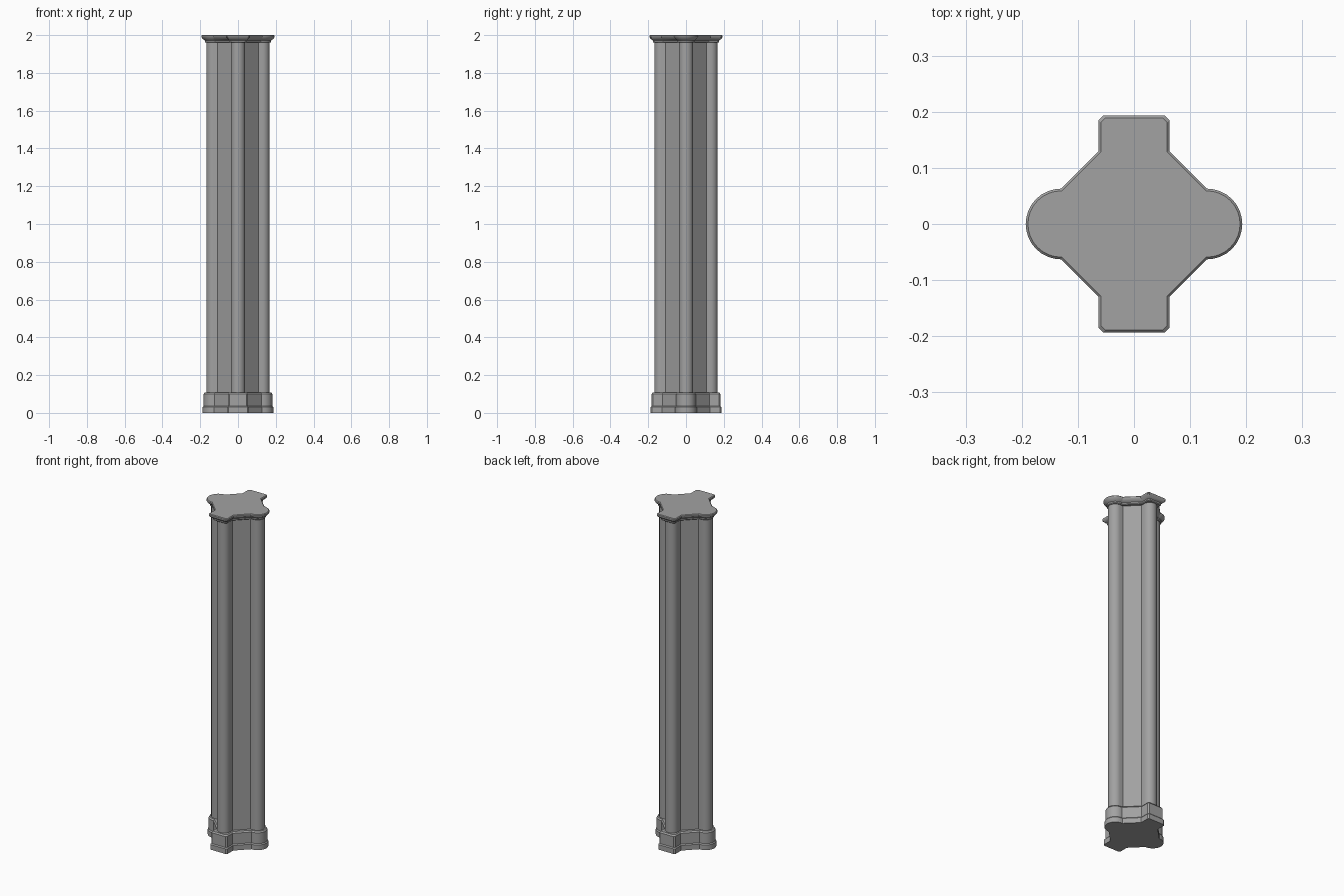
import bpy
import bmesh
import math

cube = bpy.data.objects.get("Cube")
if cube:
    bpy.data.objects.remove(cube, do_unlink=True)

stone = bpy.data.materials.new("grey stone")
stone.use_nodes = True
GREY = (0.36, 0.36, 0.36, 1.0)
stone.diffuse_color = GREY
stone.node_tree.nodes["Principled BSDF"].inputs["Base Color"].default_value = GREY

LOBE = 0.13      # distance of each lobe from the axis
ARC = 16         # segments on a rounded lobe


def round_lobe(reach, diagonal):
    """Half-round lobe pointing along +x, counter-clockwise."""
    r = reach - LOBE
    arc = [(LOBE + r * math.sin(math.pi * i / ARC), -r * math.cos(math.pi * i / ARC))
           for i in range(ARC + 1)]
    root = diagonal - r
    return [(root, -r)] + arc + [(root, r)]


def square_lobe(reach, diagonal):
    """Square lobe with clipped corners pointing along +x."""
    w, clip = reach - LOBE, 0.008
    root = diagonal - w
    return [(root, -w), (reach - clip, -w), (reach, clip - w),
            (reach, w - clip), (reach - clip, w), (root, w)]


def outline(lobes, reach, diagonal):
    """Four lobes turned about the axis and joined by diagonal faces."""
    points = []
    for turn in range(4):
        c, s = round(math.cos(turn * math.pi / 2)), round(math.sin(turn * math.pi / 2))
        points += [(x * c - y * s, x * s + y * c)
                   for x, y in lobes[turn % 2](reach, diagonal)]
    return points


def loft(name, lobes, profile):
    """Stack outlines of (reach, diagonal, height) into a closed solid."""
    bm = bmesh.new()
    rings = [[bm.verts.new((x, y, z)) for x, y in outline(lobes, reach, diagonal)]
             for reach, diagonal, z in profile]
    for low, high in zip(rings, rings[1:]):
        for i in range(len(low)):
            j = (i + 1) % len(low)
            bm.faces.new((low[i], low[j], high[j], high[i]))
    bm.faces.new(rings[0][::-1])
    bm.faces.new(rings[-1])
    bmesh.ops.remove_doubles(bm, verts=bm.verts, dist=0.00001)
    bmesh.ops.recalc_face_normals(bm, faces=bm.faces)
    mesh = bpy.data.meshes.new(name)
    bm.to_mesh(mesh)
    bm.free()
    mesh.materials.append(stone)
    obj = bpy.data.objects.new(name, mesh)
    bpy.context.collection.objects.link(obj)
    bpy.ops.object.select_all(action="DESELECT")
    obj.select_set(True)
    bpy.context.view_layer.objects.active = obj
    bpy.ops.object.shade_smooth_by_angle(angle=math.radians(28))
    return obj


def moulding(steps):
    """Diagonal faces step in and out together with the lobes."""
    return [(reach, 0.193 + (reach - 0.193) * math.sqrt(2), z) for reach, z in steps]


mixed = (round_lobe, square_lobe)

# Stepped base
loft("base", mixed, moulding([(0.187, 0.0), (0.187, 0.03), (0.182, 0.036),
                              (0.182, 0.1), (0.176, 0.108)]))

# Shaft of four attached columns
loft("shaft", (round_lobe, round_lobe), [(0.168, 0.146, 0.1), (0.168, 0.146, 1.97)])

# Moulded capital
loft("capital", mixed, moulding([(0.172, 1.96), (0.176, 1.964), (0.176, 1.972),
                                 (0.182, 1.976), (0.190, 1.984), (0.193, 1.989),
                                 (0.193, 1.996), (0.189, 2.0)]))
